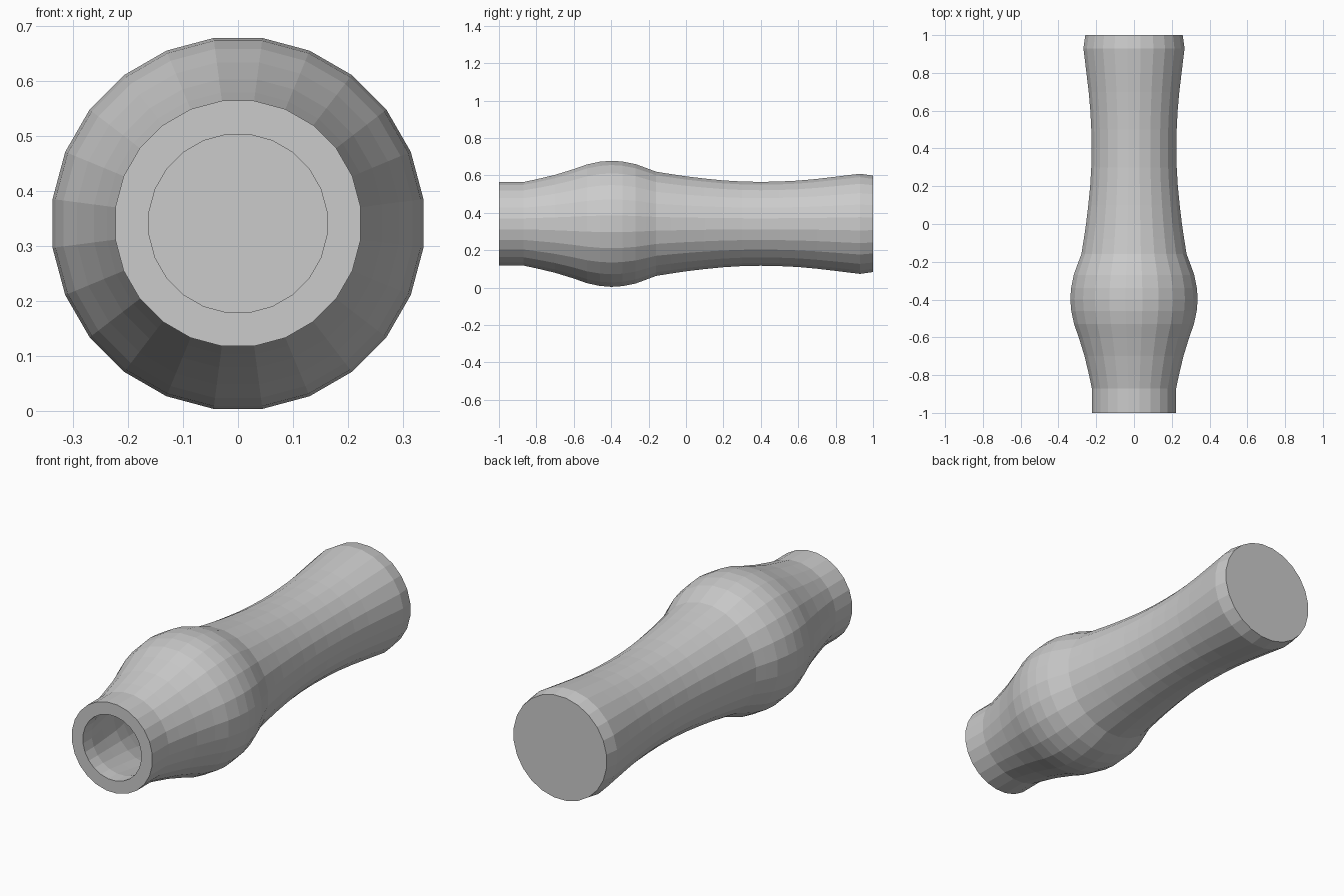
import bpy, bmesh, math

if "Cube" in bpy.data.objects:
    bpy.data.objects.remove(bpy.data.objects["Cube"])

SIDES = 24
CZ = 0.341

# outer skin (y, radius), from the open front to the closed back
outer = [(-1, .225), (-.87, .225), (-.80, .24), (-.70, .264), (-.60, .295),
         (-.53, .32), (-.46, .335), (-.40, .34), (-.34, .336), (-.27, .322),
         (-.21, .30), (-.16, .281), (-.08, .268), (0, .256), (.1, .244),
         (.2, .234), (.3, .228), (.4, .226), (.5, .228), (.6, .233),
         (.7, .242), (.8, .254), (.93, .27), (1, .26)]

# inner wall: short bore at the mouth, then a cavity following the skin
wall = 0.062
inner = [(.94, .205)]
inner += [(y, r - wall) for y, r in reversed(outer) if -.75 < y < .9]
inner += [(-.82, .182), (-.93, .163), (-1, .163)]

bm = bmesh.new()


def ring(y, r):
    return [bm.verts.new((r * math.sin(a), y, CZ + r * math.cos(a)))
            for a in (2 * math.pi * (i + .5) / SIDES for i in range(SIDES))]


# continuous lathed shell: inner floor, cavity, mouth rim, skin, back cap
rings = [ring(y, r) for y, r in inner + outer]
for a, b in zip(rings, rings[1:]):
    for i in range(SIDES):
        j = (i + 1) % SIDES
        bm.faces.new((a[i], a[j], b[j], b[i]))
bm.faces.new(rings[0])
bm.faces.new(rings[-1])
bmesh.ops.recalc_face_normals(bm, faces=bm.faces)

mesh = bpy.data.meshes.new("hollow_handle")
bm.to_mesh(mesh)
bm.free()
bpy.context.collection.objects.link(bpy.data.objects.new("hollow_handle", mesh))
